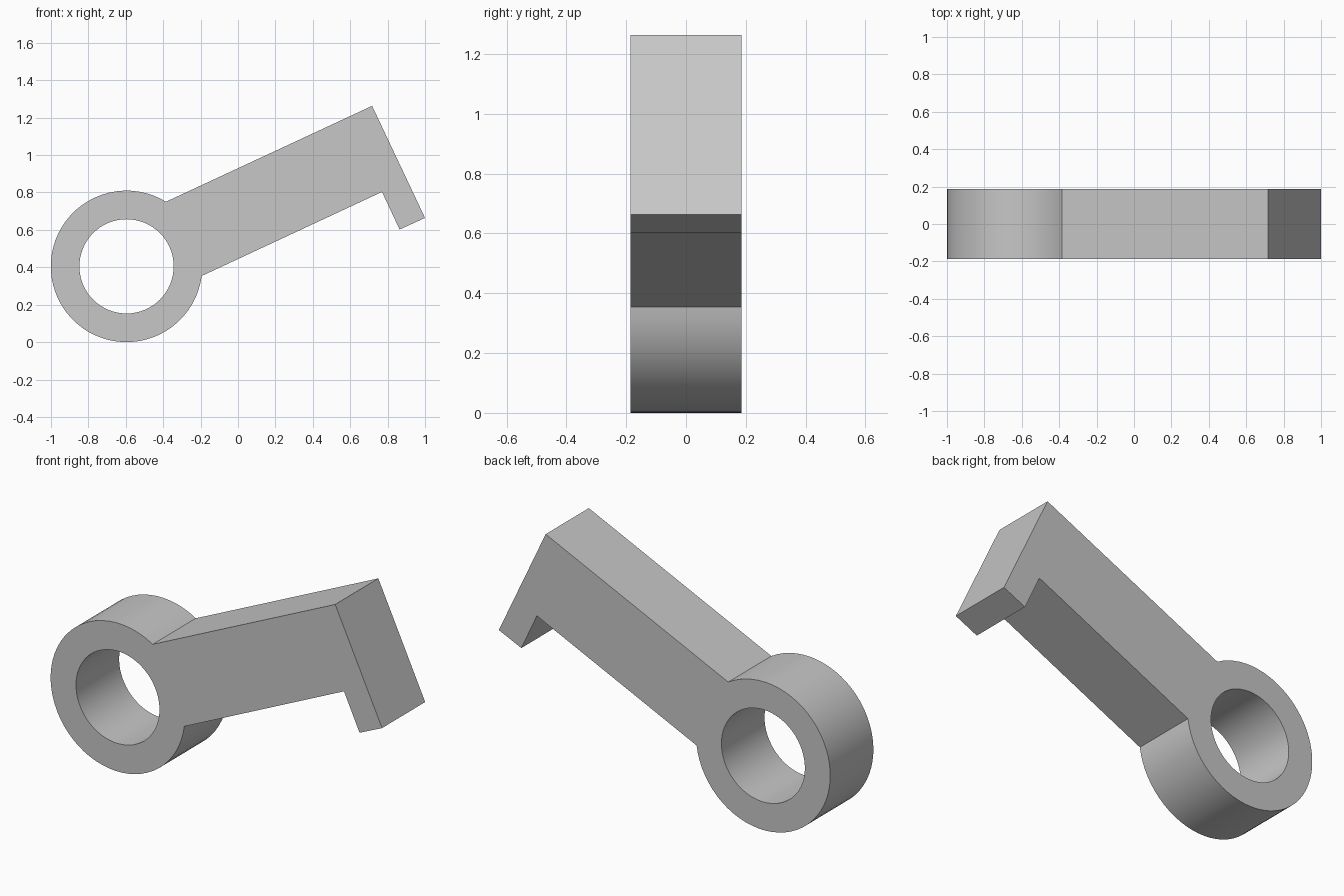
import bpy
import bmesh
from math import radians, cos, sin
from mathutils import Vector

cube = bpy.data.objects.get("Cube")
if cube:
    bpy.data.objects.remove(cube)

CENTRE = (-0.596, 0.405)
OUTER, BORE = 0.405, 0.252
HALF_DEPTH = 0.186

grey = bpy.data.materials.new("plain grey")
grey.use_nodes = True
colour = (0.57, 0.57, 0.57, 1)
grey.diffuse_color = colour
grey.node_tree.nodes["Principled BSDF"].inputs["Base Color"].default_value = colour


def arc(radius, start, end, steps):
    """Points along an arc around the ring centre, angles in degrees."""
    angles = [radians(start + (end - start) * i / steps) for i in range(steps + 1)]
    return [(CENTRE[0] + radius * cos(a), CENTRE[1] + radius * sin(a)) for a in angles]


def add_loop(bm, points):
    verts = [bm.verts.new((x, -HALF_DEPTH, z)) for x, z in points]
    return [bm.edges.new((v, verts[i - 1])) for i, v in enumerate(verts)]


# Ring outline running into the sloping arm and its hooked end
arm = [(0.77, 0.803), (0.864, 0.602), (1.0, 0.664), (0.717, 1.263)]
outline = arc(OUTER, 58.6, 352.7, 52) + arm
bore = arc(BORE, 0, 360, 64)[:-1]

# Fill between outline and bore, then extrude through the depth
bm = bmesh.new()
edges = add_loop(bm, outline) + add_loop(bm, bore)
bmesh.ops.triangle_fill(bm, edges=edges, use_beauty=True, normal=(0, -1, 0))
extruded = bmesh.ops.extrude_face_region(bm, geom=bm.faces[:], use_keep_orig=True)
moved = [g for g in extruded["geom"] if isinstance(g, bmesh.types.BMVert)]
bmesh.ops.translate(bm, verts=moved, vec=Vector((0, 2 * HALF_DEPTH, 0)))
bmesh.ops.recalc_face_normals(bm, faces=bm.faces[:])

mesh = bpy.data.meshes.new("ring_and_hooked_arm")
bm.to_mesh(mesh)
bm.free()
mesh.materials.append(grey)
lever = bpy.data.objects.new("ring_and_hooked_arm", mesh)
bpy.context.collection.objects.link(lever)

# Smooth round walls, crisp corners
bpy.ops.object.select_all(action="DESELECT")
lever.select_set(True)
bpy.context.view_layer.objects.active = lever
bpy.ops.object.shade_smooth_by_angle(angle=radians(25))
